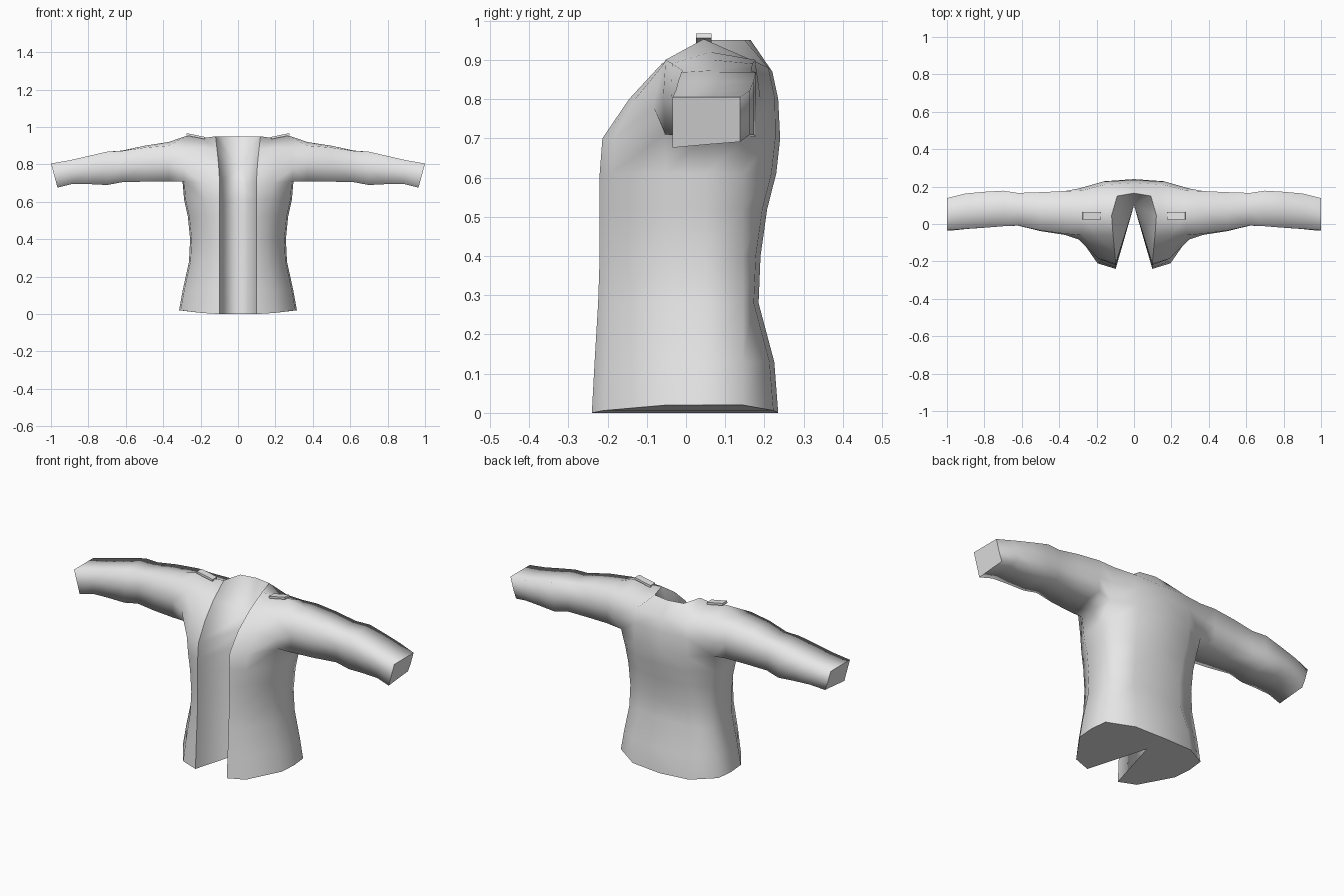
import bpy, bmesh, math
from mathutils import Matrix, Vector

if "Cube" in bpy.data.objects:
    bpy.data.objects.remove(bpy.data.objects["Cube"])

grey = bpy.data.materials.new("grey_cloth")
grey.diffuse_color = (0.8, 0.8, 0.8, 1)
grey.use_nodes = True
grey.node_tree.nodes["Principled BSDF"].inputs["Base Color"].default_value = grey.diffuse_color

bm = bmesh.new()
part = bm.faces.layers.int.new("part")
BODY, LINING, HEM, CUFF = 0, 1, 2, 3


def face(verts, kind=BODY):
    f = bm.faces.new(verts)
    f[part] = kind
    f.smooth = True
    return f


def points(coords):
    return [bm.verts.new(c) for c in coords]


def torso_row(z, w, yf, yb):
    """Half outline: front edge, front, three side points, back, spine, lining fold."""
    lift = 0.02 if z == 0 else 0
    return points([(0.098, yf, z), (0.62 * w, yf + 0.03, z + lift * 0.3),
                   (w - 0.008, -0.05, z + lift), (w, 0.05, z + lift),
                   (w - 0.01, 0.145, z + lift), (0.56 * w, yb - 0.012, z + lift * 0.3),
                   (0, yb, z), (0, 0.1, z)])


# Torso rows from hem to armpit: height, half width, front depth, back depth
rows = [torso_row(*r) for r in (
    (0.0, 0.315, -0.240, 0.235), (0.13, 0.295, -0.233, 0.225),
    (0.28, 0.262, -0.224, 0.185), (0.40, 0.256, -0.220, 0.190),
    (0.52, 0.268, -0.220, 0.207), (0.61, 0.288, -0.220, 0.230))]
# Armpit, chest and shoulder rows
rows.append(points([(0.098, -0.213, 0.70), (0.19, -0.185, 0.70), (0.288, -0.055, 0.71),
                    (0.297, 0.05, 0.715), (0.29, 0.165, 0.71), (0.165, 0.228, 0.70),
                    (0, 0.24, 0.70), (0, 0.1, 0.70)]))
rows.append(points([(0.104, -0.145, 0.80), (0.2, -0.13, 0.80), (0.295, -0.083, 0.78),
                    None or (0.0, 0.0, 0.8), (0.295, 0.19, 0.80), (0.165, 0.227, 0.80),
                    (0, 0.235, 0.80), (0, 0.1, 0.78)]))
rows.append(points([(0.112, -0.06, 0.88), (0.2, -0.062, 0.89), (0.28, -0.06, 0.885),
                    (0.275, 0.045, 0.953), (0.28, 0.178, 0.895), (0.16, 0.21, 0.88),
                    (0, 0.22, 0.87)]))
armpit, chest, shoulder = rows[6:9]
bm.verts.remove(chest[3])          # the sleeve opens here

for i in range(8):
    a, b = rows[i], rows[i + 1]
    for c in range(6):
        if i >= 6 and c in (2, 3):
            continue
        face([a[c], a[c + 1], b[c + 1], b[c]])
    if i < 7:                      # lining wall of the open front
        face([a[0], b[0], b[7], a[7]], LINING)
face(rows[0], HEM)

# Shoulder tops and neckline
n0, ridge, n1, n2 = points([(0.12, 0.045, 0.95), (0.195, 0.045, 0.94),
                            (0.09, 0.15, 0.95), (0, 0.165, 0.95)])
s = shoulder
face([s[0], s[1], ridge, n0])
face([s[1], s[2], s[3], ridge])
face([ridge, s[3], s[4], s[5]])
face([n0, ridge, s[5], n1])
face([n1, s[5], s[6], n2])
fold = chest[7]
for p, q in ((chest[0], s[0]), (s[0], n0), (n0, n1), (n1, n2)):
    face([fold, p, q], LINING)

# Sleeve: position, front, back, bottom, top, crown height, end slant
ring = [armpit[2], armpit[3], armpit[4], chest[4],
        shoulder[4], shoulder[3], shoulder[2], chest[2]]
for x, yf, yb, zb, zt, crown, slant in (
        (0.37, -0.052, 0.176, 0.710, 0.900, 0.020, 0), (0.50, -0.035, 0.170, 0.708, 0.890, 0.010, 0),
        (0.62, -0.008, 0.166, 0.705, 0.872, 0.002, 0), (0.70, -0.012, 0.178, 0.690, 0.868, 0, 0),
        (0.80, -0.020, 0.172, 0.695, 0.845, 0, 0), (0.90, -0.026, 0.163, 0.695, 0.822, 0, 0.012),
        (1.00, -0.034, 0.138, 0.676, 0.805, 0, 0.035)):
    ym, zm, xb, xm = (yf + yb) / 2, (zb + zt) / 2, x - slant, x - slant / 2
    new = points([(xb, yf, zb), (xb, ym, zb + 0.008), (xb, yb, zb + 0.015), (xm, yb, zm),
                  (x, yb, zt), (x, ym, zt + crown), (x, yf, zt), (xm, yf - crown * 0.3, zm)])
    for k in range(8):
        j = (k + 1) % 8
        face([ring[k], ring[j], new[j], new[k]])
    ring = new
face(ring, CUFF)

# Mirror the half and keep borders between parts crisp
bmesh.ops.mirror(bm, geom=bm.verts[:] + bm.edges[:] + bm.faces[:],
                 matrix=Matrix.Identity(4), axis='X', merge_dist=0.0005)
bmesh.ops.remove_doubles(bm, verts=bm.verts[:], dist=0.0005)
bmesh.ops.recalc_face_normals(bm, faces=bm.faces[:])
for e in bm.edges:
    if len({f[part] for f in e.link_faces}) > 1:
        e.smooth = False
mesh = bpy.data.meshes.new("jacket")
bm.to_mesh(mesh)
bm.free()
mesh.materials.append(grey)
bpy.context.collection.objects.link(bpy.data.objects.new("jacket", mesh))

# Shoulder straps
for side, name in ((1, "left_shoulder_strap"), (-1, "right_shoulder_strap")):
    bpy.ops.mesh.primitive_cube_add(size=1, location=(side * 0.226, 0.045, 0.951),
                                    rotation=(0, -side * 0.2, 0))
    strap = bpy.context.object
    strap.name = name
    strap.scale = (0.1, 0.04, 0.012)
    strap.data.materials.append(grey)
